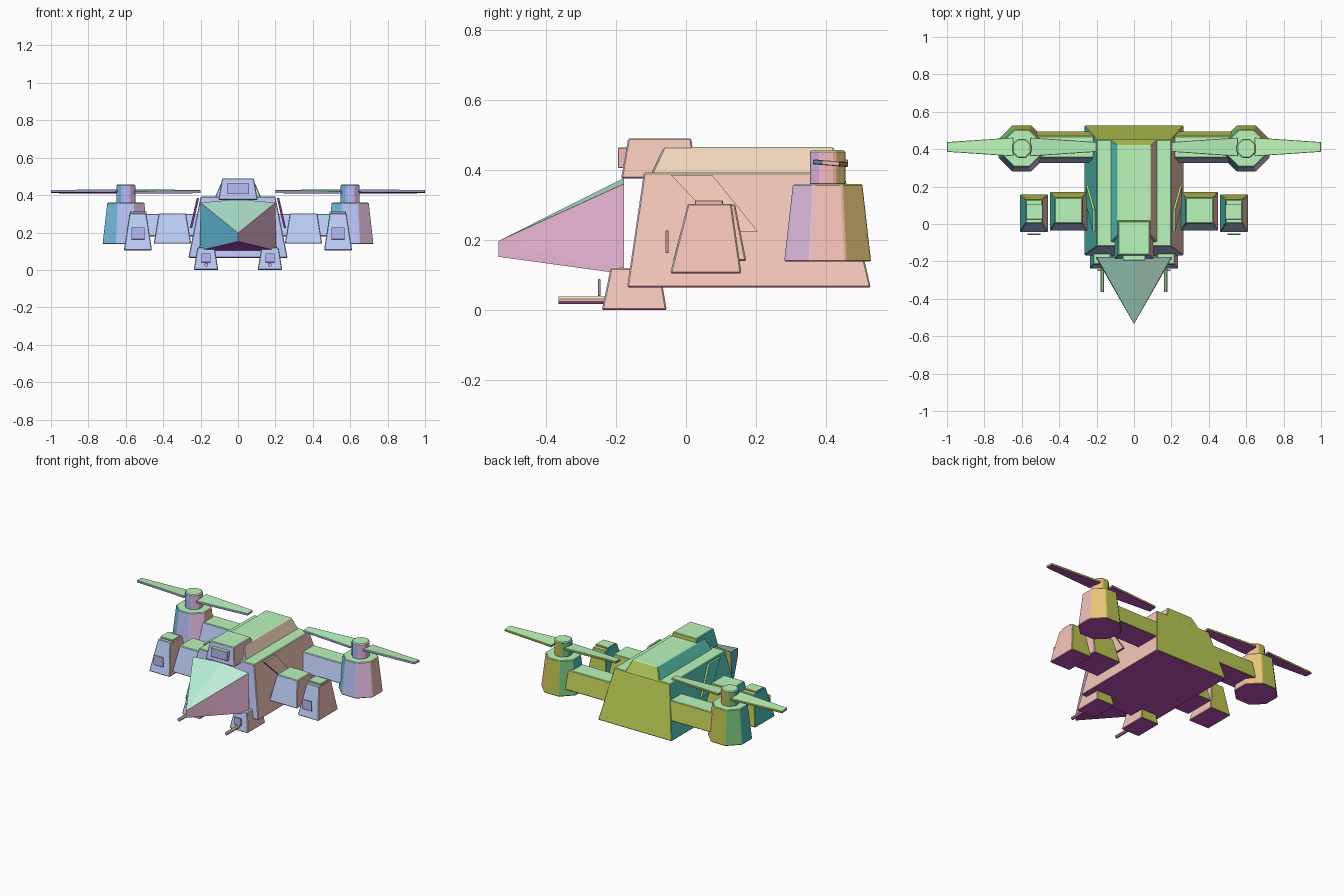
import bpy, bmesh, math
from mathutils import Vector

if "Cube" in bpy.data.objects:
    bpy.data.objects.remove(bpy.data.objects["Cube"])

PAINTS = {}


def paint(n):
    """Paint tinted by the facing: red to the right, green up, blue to the front."""
    key = tuple(round(.5 + .42 * c, 2) for c in (n.x, n.z, -n.y))
    if key not in PAINTS:
        PAINTS[key] = bpy.data.materials.new("paint_%d" % len(PAINTS))
        PAINTS[key].diffuse_color = (*key, 1)
    return PAINTS[key]


def hull(name, points, mirror=False, bevel=0.004):
    """Flat-faced convex solid around the points, built on both sides if mirrored."""
    if mirror:
        hull(name + "_right", points, False, bevel)
        hull(name + "_left", [(-p[0], p[1], p[2]) for p in points], False, bevel)
        return
    bm = bmesh.new()
    for p in points:
        bm.verts.new(p)
    bmesh.ops.convex_hull(bm, input=bm.verts[:])
    bmesh.ops.dissolve_limit(bm, angle_limit=0.01, verts=bm.verts[:], edges=bm.edges[:])
    if bevel:
        bmesh.ops.bevel(bm, geom=bm.edges[:], offset=bevel, segments=1,
                        affect='EDGES', clamp_overlap=True)
    bmesh.ops.recalc_face_normals(bm, faces=bm.faces[:])
    bm.normal_update()
    me = bpy.data.meshes.new(name)
    # Tint every face by its direction
    slots = []
    for f in bm.faces:
        m = paint(f.normal)
        if m not in slots:
            slots.append(m)
            me.materials.append(m)
        f.material_index = slots.index(m)
    bm.to_mesh(me)
    bm.free()
    bpy.context.collection.objects.link(bpy.data.objects.new(name, me))


def rect(x0, x1, y0, y1, z):
    return [(x, y, z) for x in (x0, x1) for y in (y0, y1)]


def taper(name, low, high, mirror=False, bevel=0.004):
    """Tapered box from a low and a high rectangle (x0, x1, y0, y1, z)."""
    hull(name, rect(*low) + rect(*high), mirror, bevel)


def ring(cx, cy, r, z, n=8):
    return [(cx + r * math.cos((i + .5) * 2 * math.pi / n),
             cy + r * math.sin((i + .5) * 2 * math.pi / n), z) for i in range(n)]


# Fuselage, roof ridge and cockpit
taper("fuselage", (-.265, .265, -.168, .527, .065), (-.2, .2, -.12, .45, .392))
taper("roof_ridge", (-.125, .125, -.1, .45, .385), (-.09, .09, -.063, .42, .465))
taper("cockpit", (-.105, .105, -.185, .03, .375), (-.085, .085, -.165, .015, .49))
taper("cockpit_window", (-.06, .06, -.194, -.16, .405), (-.06, .06, -.194, -.16, .463), bevel=.002)

# Wedge nose with a slight spine on top
hull("nose", [(-.205, -.177, .103), (.205, -.177, .103), (-.2, -.177, .36), (.2, -.177, .36),
              (0, -.177, .377), (0, -.535, .152), (0, -.535, .197)], bevel=0)

# Slanted plates on the fuselage sides
hull("side_plate", [(x + t, y, z) for t in (0, .012) for x, y, z in
                    [(.208, -.043, .385), (.208, .075, .385), (.245, .205, .224), (.245, .11, .224)]],
     mirror=True, bevel=0)

# Front wing blocks and outer pods
taper("wing_block", (.25, .45, -.037, .172, .14), (.277, .425, .005, .14, .302), True)
taper("outer_pod", (.46, .61, -.045, .158, .105), (.49, .58, .005, .13, .303), True)
taper("pod_cap", (.488, .578, .025, .105, .29), (.488, .578, .025, .105, .313), True, .002)
taper("pod_panel", (.5, .57, -.058, -.05, .163), (.5, .57, -.058, -.05, .227), True, .001)

# Rear arms carrying the engines
taper("rear_arm", (.22, .53, .325, .495, .18), (.2, .53, .355, .47, .3), True)

# Engine nacelles and rotor hubs
CX, CY = .6, .404
hull("engine", ring(CX, CY, .134, .138) + ring(CX, CY, .107, .36), True)
hull("rotor_hub", ring(CX, CY, .055, .355) + ring(CX, CY, .055, .457), True, .006)

# Rotor blades
for side, label in ((1, "outer"), (-1, "inner")):
    pts = []
    for dist, half, rise in ((.045, .05, .004), (.4, .026, .002)):
        for s in (-1, 1):
            for t in (-.007, .007):
                pts.append((CX + side * dist, CY + .008 + s * half, .419 - side * s * rise + t))
    hull(label + "_rotor_blade", pts, True, .002)

# Chin feet with gun mounts and barrels
taper("chin_pod", (.105, .237, -.24, -.055, 0), (.125, .217, -.215, -.075, .12), True)
taper("gun_mount", (.147, .195, -.251, -.244, .04), (.147, .195, -.251, -.244, .088), True, .001)
barrel = [Vector(p) for p in ring(0, 0, .011, 0)]
hull("gun_barrel", [(.17 + p.x, y, .028 + p.y) for y in (-.364, -.22) for p in barrel], True, 0)

for m in bpy.data.materials:
    if m.users and not m.is_grease_pencil:
        m.use_nodes = True
        m.node_tree.nodes["Principled BSDF"].inputs["Base Color"].default_value = m.diffuse_color
